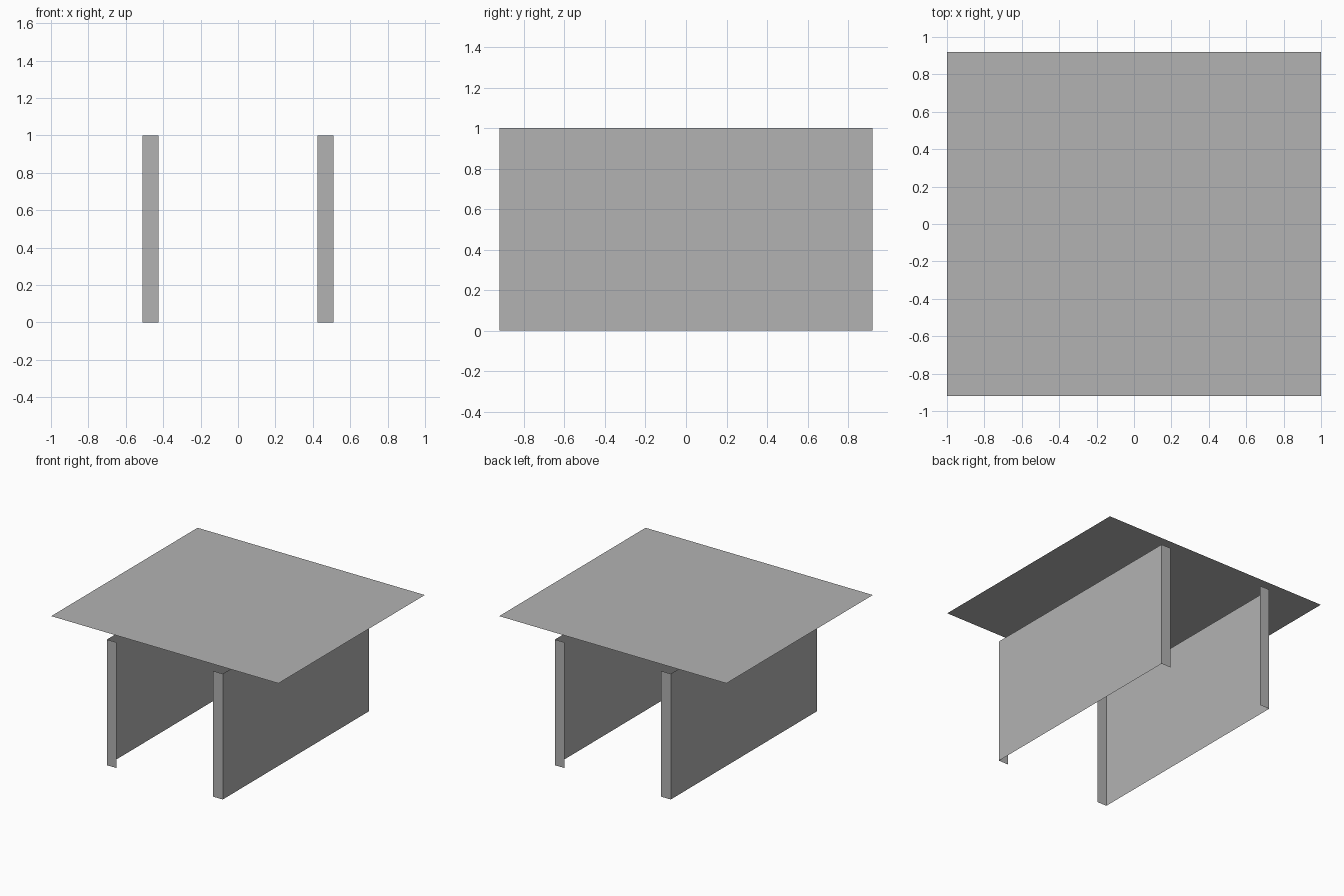
import bpy
import bmesh

cube = bpy.data.objects.get("Cube")
if cube:
    bpy.data.objects.remove(cube, do_unlink=True)

HALF_WIDTH, HALF_DEPTH = 1.0, 0.92
TOP_Z, LEG_HEIGHT = 1.055, 1.0
LEG_OUTER, LEG_INNER = 0.51, 0.425

# One plain grey for every sheet
GREY = (0.448, 0.448, 0.448, 1.0)
grey = bpy.data.materials.new("plain grey")
grey.use_nodes = True
grey.diffuse_color = GREY
grey.node_tree.nodes["Principled BSDF"].inputs["Base Color"].default_value = GREY


def finish(name, bm):
    """Turn a bmesh into a named, coloured object."""
    mesh = bpy.data.meshes.new(name)
    bm.to_mesh(mesh)
    bm.free()
    mesh.materials.append(grey)
    obj = bpy.data.objects.new(name, mesh)
    bpy.context.collection.objects.link(obj)
    return obj


def channel_leg(name, side):
    """Upright sheet with a flange folded inward at the front and back."""
    profile = [(LEG_INNER, -HALF_DEPTH), (LEG_OUTER, -HALF_DEPTH),
               (LEG_OUTER, HALF_DEPTH), (LEG_INNER, HALF_DEPTH)]
    bm = bmesh.new()
    low = [bm.verts.new((side * x, y, 0)) for x, y in profile]
    high = [bm.verts.new((side * x, y, LEG_HEIGHT)) for x, y in profile]
    for i in range(len(profile) - 1):
        face = bm.faces.new((low[i], low[i + 1], high[i + 1], high[i]))
        if side < 0:
            face.normal_flip()  # keep the outside facing out
    return finish(name, bm)


# Thin flat top, slightly above the legs
bm = bmesh.new()
bmesh.ops.create_grid(bm, x_segments=1, y_segments=1, size=1)
for v in bm.verts:
    v.co = (v.co.x * HALF_WIDTH, v.co.y * HALF_DEPTH, TOP_Z)
finish("table_top", bm)

# Pair of folded side legs
channel_leg("left_leg", 1)
channel_leg("right_leg", -1)
